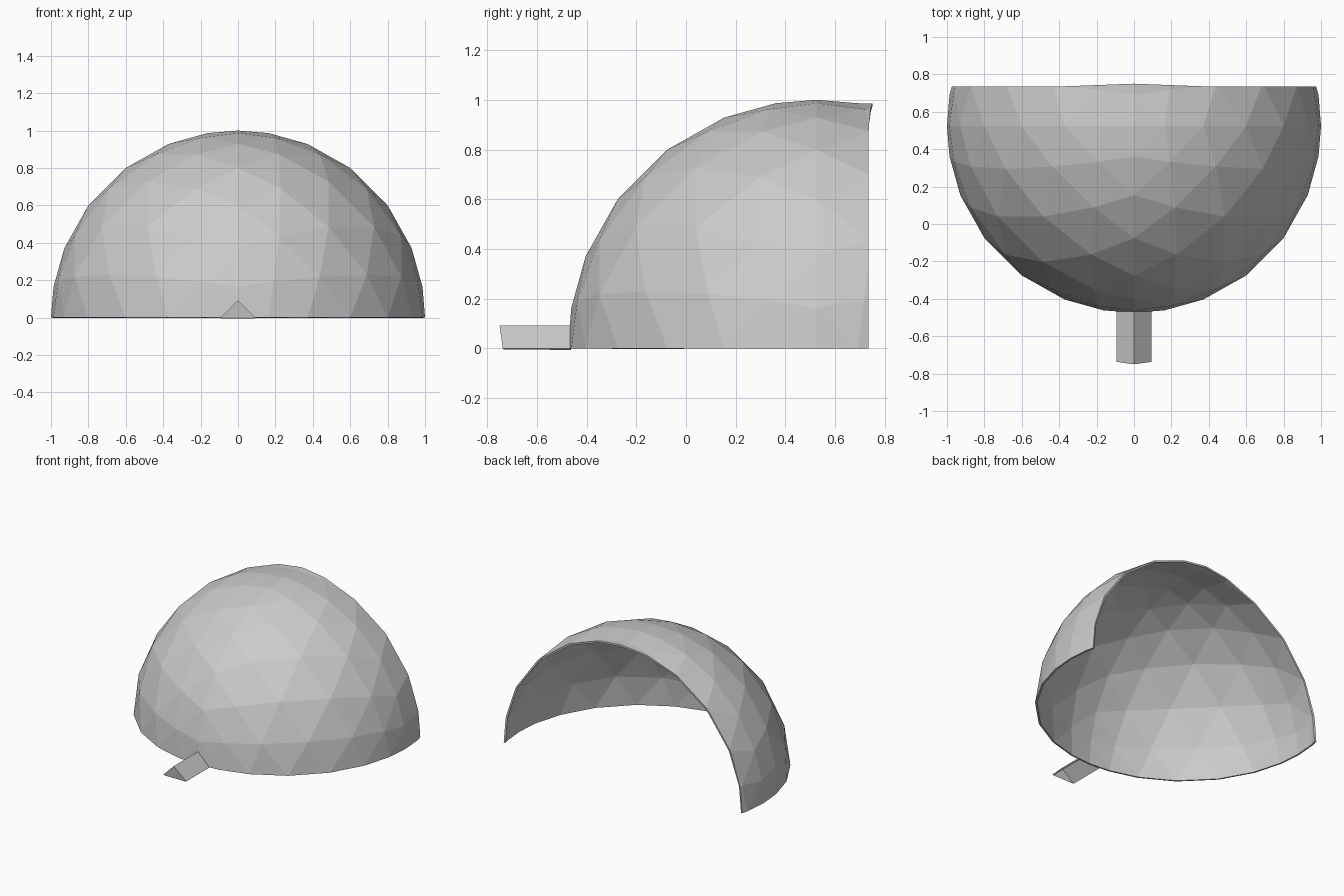
import bpy, bmesh
from mathutils import Vector

if "Cube" in bpy.data.objects:
    bpy.data.objects.remove(bpy.data.objects["Cube"])


def make_object(name, bm, thickness):
    mesh = bpy.data.meshes.new(name)
    bm.to_mesh(mesh)
    bm.free()
    ob = bpy.data.objects.new(name, mesh)
    bpy.context.collection.objects.link(ob)
    mod = ob.modifiers.new("wall", 'SOLIDIFY')
    mod.thickness = thickness
    mod.offset = -1
    return ob


# Dome: upper half of an octahedral geodesic sphere, cut open at the back
N, CUT = 7, 0.21
bm = bmesh.new()
for sx in (-1, 1):
    for sy in (-1, 1):
        grid = {}
        for i in range(N + 1):
            for j in range(N + 1 - i):
                p = Vector((sx * i, sy * j, N - i - j)).normalized()
                grid[i, j] = bm.verts.new(p)
        for i in range(N):
            for j in range(N - i):
                tris = [((i, j), (i + 1, j), (i, j + 1))]
                if i + j < N - 1:
                    tris.append(((i + 1, j), (i + 1, j + 1), (i, j + 1)))
                for t in tris:
                    f = bm.faces.new([grid[k] for k in t])
                    f.normal_update()
                    if f.normal.dot(f.calc_center_median()) < 0:
                        f.normal_flip()
bmesh.ops.remove_doubles(bm, verts=bm.verts[:], dist=0.0005)
bmesh.ops.bisect_plane(bm, geom=bm.verts[:] + bm.edges[:] + bm.faces[:],
                       plane_co=(0, CUT, 0), plane_no=(0, 1, 0), clear_outer=True)
# Slight peak at the top of the rear arch
for v in bm.verts:
    if abs(v.co.y - CUT) < 0.001 and abs(v.co.x) < 0.4 and v.co.z > 0.5:
        k = 1 - abs(v.co.x) / 0.4
        v.co.y += 0.015 * k
        v.co.z += 0.012 * k
bm.normal_update()
dome = make_object("dome_shell", bm, 0.013)
dome.location.y = 0.525

# Entrance: small gabled stub with a closed, slightly leaning front end
bm = bmesh.new()
front = [bm.verts.new(p) for p in ((-0.093, -0.737, 0), (0, -0.75, 0.092), (0.093, -0.737, 0))]
back = [bm.verts.new(p) for p in ((-0.093, -0.462, 0), (0, -0.462, 0.092), (0.093, -0.462, 0))]
bm.faces.new((front[0], front[2], front[1]))
bm.faces.new((front[0], front[1], back[1], back[0]))
bm.faces.new((front[1], front[2], back[2], back[1]))
bm.normal_update()
make_object("entrance_gable", bm, 0.008)
